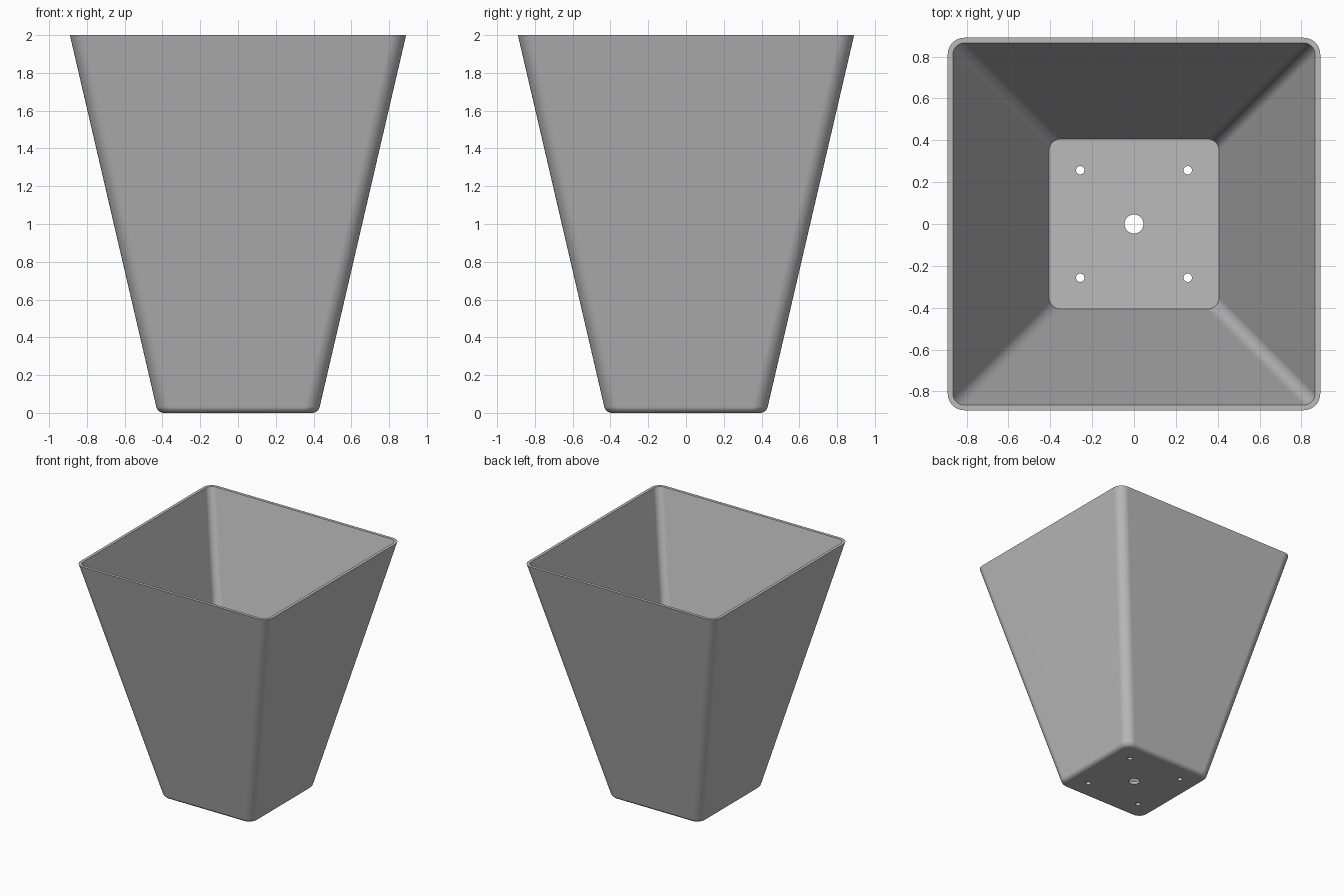
import bpy, bmesh, math

if "Cube" in bpy.data.objects:
    bpy.data.objects.remove(bpy.data.objects["Cube"])

grey = bpy.data.materials.new("grey plastic")
grey.diffuse_color = (0.5, 0.5, 0.5, 1)
grey.use_nodes = True
grey.node_tree.nodes["Principled BSDF"].inputs["Base Color"].default_value = grey.diffuse_color

SEG = 8            # segments per rounded corner
BASE, TOP, H = 0.425, 0.89, 2.0
WALL, FLOOR = 0.025, 0.025
SLOPE = (TOP - BASE) / H


def ring(bm, half, radius, z):
    """Rounded square loop of vertices."""
    verts = []
    for q in range(4):
        a0 = q * math.pi / 2
        sx = 1 if q in (0, 3) else -1
        sy = 1 if q in (0, 1) else -1
        for i in range(SEG + 1):
            a = a0 + i / SEG * math.pi / 2
            verts.append(bm.verts.new((sx * (half - radius) + radius * math.cos(a),
                                       sy * (half - radius) + radius * math.sin(a), z)))
    return verts


# Profile from the outer bottom, round the bottom edge, over the rim, down to the floor
profile = []
R = 0.04
turn = math.pi / 2 - math.atan(SLOPE)
flat = BASE - R * math.tan(turn / 2)
for i in range(7):
    a = turn * i / 6
    half = flat + R * math.sin(a)
    profile.append((half, 0.08 - (BASE - half) if half < BASE else 0.08, R - R * math.cos(a)))
profile += [(TOP, 0.08, H),
            (TOP - WALL, 0.055, H),
            (BASE + SLOPE * FLOOR - WALL, 0.055, FLOOR)]

# Tapered pot shell
bm = bmesh.new()
rings = [ring(bm, *p) for p in profile]
n = len(rings[0])
for lo, hi in zip(rings, rings[1:]):
    for i in range(n):
        j = (i + 1) % n
        bm.faces.new((lo[i], lo[j], hi[j], hi[i]))
bm.faces.new(rings[0][::-1])
bm.faces.new(rings[-1])
bmesh.ops.recalc_face_normals(bm, faces=bm.faces)
mesh = bpy.data.meshes.new("planter_pot")
bm.to_mesh(mesh)
bm.free()
mesh.materials.append(grey)
pot = bpy.data.objects.new("planter_pot", mesh)
bpy.context.collection.objects.link(pot)

# Drainage holes: one in the centre, four smaller around it
bm = bmesh.new()
holes = [(0, 0, 0.045)] + [(x, y, 0.02) for x in (-0.257, 0.257) for y in (-0.257, 0.257)]
for x, y, r in holes:
    made = bmesh.ops.create_cone(bm, cap_ends=True, segments=32, radius1=r, radius2=r, depth=0.2)
    bmesh.ops.translate(bm, verts=made["verts"], vec=(x, y, 0))
cut_mesh = bpy.data.meshes.new("hole_cutter")
bm.to_mesh(cut_mesh)
bm.free()
cut_mesh.materials.append(grey)
cutter = bpy.data.objects.new("hole_cutter", cut_mesh)
cutter.hide_render = True
bpy.context.collection.objects.link(cutter)

bpy.context.view_layer.objects.active = pot
pot.select_set(True)
mod = pot.modifiers.new("drain holes", "BOOLEAN")
mod.operation, mod.solver, mod.object = "DIFFERENCE", "EXACT", cutter
bpy.ops.object.modifier_apply(modifier=mod.name)
bpy.data.objects.remove(cutter)

# Smooth corners, crisp rim and floor edges
bpy.ops.object.shade_smooth_by_angle(angle=math.radians(35))
weighted = pot.modifiers.new("weighted normals", "WEIGHTED_NORMAL")
weighted.keep_sharp = True
